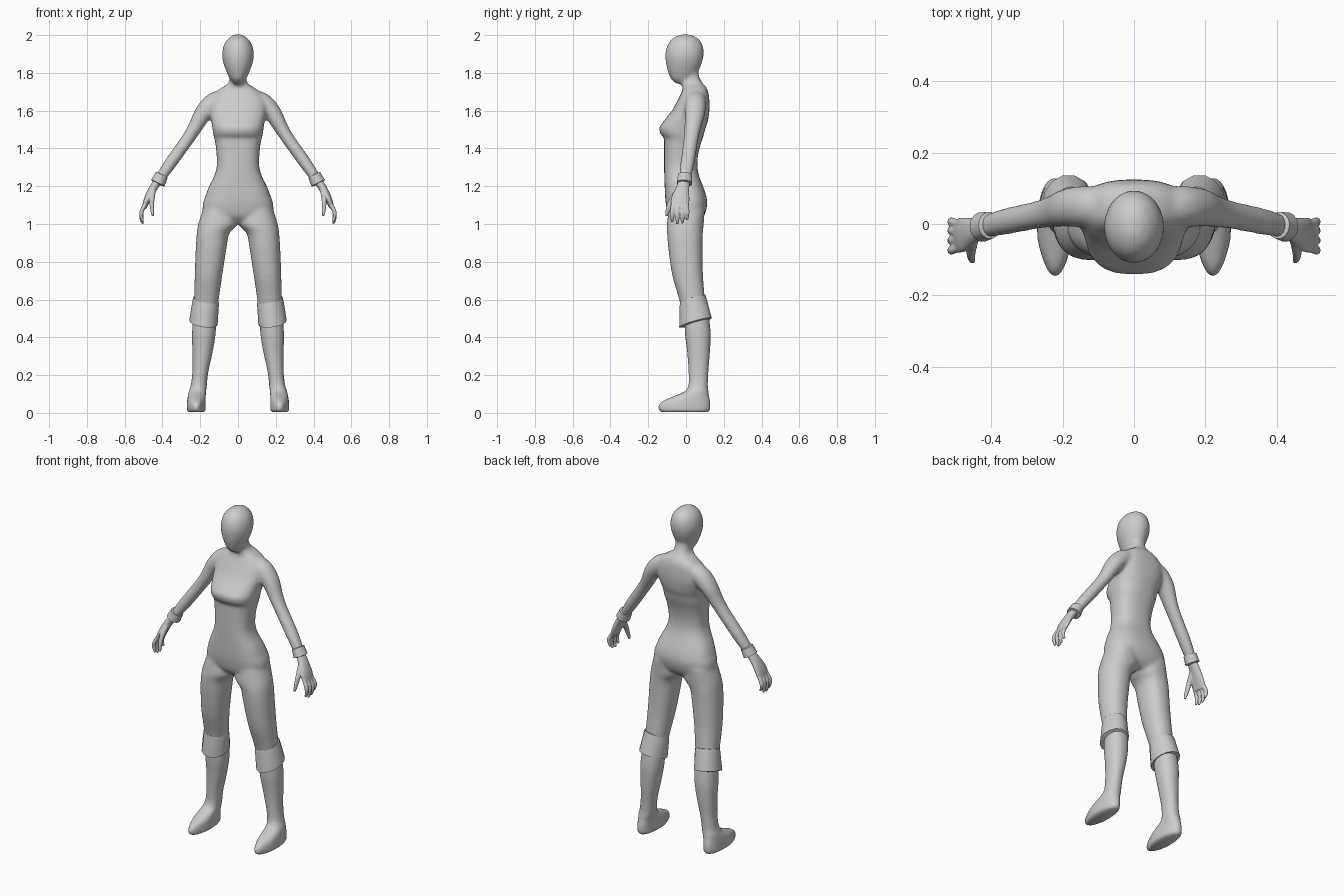
import bpy, bmesh, math
from mathutils import Vector

cube = bpy.data.objects.get("Cube")
if cube:
    bpy.data.objects.remove(cube)

grey = bpy.data.materials.new("plain_grey")
grey.use_nodes = True
colour = (0.6, 0.6, 0.6, 1)
grey.diffuse_color = colour
grey.node_tree.nodes["Principled BSDF"].inputs["Base Color"].default_value = colour


def refine(rows, steps=4):
    """Catmull-Rom interpolation of any list of number rows."""
    out = []
    for i in range(len(rows) - 1):
        a, b, c, d = (rows[min(max(k, 0), len(rows) - 1)] for k in range(i - 1, i + 3))
        for s in range(steps):
            t = s / steps
            out.append([q + t / 2 * (r - p + t * (2 * p - 5 * q + 4 * r - s4
                        + t * (3 * (q - r) + s4 - p)))
                        for p, q, r, s4 in zip(a, b, c, d)])
    return out + [list(rows[-1])]


def loft(bm, rings, sides=32, power=2.0, side=1):
    """Skin closed superellipse rings given as (centre, u axis, v axis)."""
    loops = []
    for centre, u, v in rings:
        loop = []
        for k in range(sides):
            a = 2 * math.pi * k / sides
            c, s = math.cos(a), math.sin(a)
            p = (centre + u * math.copysign(abs(c) ** (2 / power), c)
                 + v * math.copysign(abs(s) ** (2 / power), s))
            loop.append(bm.verts.new((p.x * side, p.y, p.z)))
        loops.append(loop)
    for a, b in zip(loops, loops[1:]):
        for k in range(sides):
            n = (k + 1) % sides
            bm.faces.new((a[k], a[n], b[n], b[k]))
    bm.faces.new(loops[0])
    bm.faces.new(loops[-1])


def stack(rows, tilt_x=0, tilt_y=0):
    """Level rings from (z, middle x, half width, front y, back y)."""
    return [(Vector((cx, (f + b) / 2, z)), Vector((rx, 0, rx * tilt_x)),
             Vector((0, (b - f) / 2, (b - f) / 2 * tilt_y))) for z, cx, rx, f, b in rows]


def tube(rows):
    """Rings square to a path of (x, y, z, thickness, depth)."""
    pts = [Vector(r[:3]) for r in rows]
    rings = []
    for i, r in enumerate(rows):
        t = (pts[min(i + 1, len(pts) - 1)] - pts[max(i - 1, 0)]).normalized()
        v = Vector((0, 1, 0))
        v = (v - t * v.dot(t)).normalized()
        rings.append((pts[i], v.cross(t) * r[3], v * r[4]))
    return rings


def finish(name, bm, voxel=0, smooth=0, angle=60):
    bmesh.ops.recalc_face_normals(bm, faces=bm.faces)
    mesh = bpy.data.meshes.new(name)
    bm.to_mesh(mesh)
    bm.free()
    mesh.materials.append(grey)
    obj = bpy.data.objects.new(name, mesh)
    bpy.context.collection.objects.link(obj)
    bpy.ops.object.select_all(action='DESELECT')
    bpy.context.view_layer.objects.active = obj
    obj.select_set(True)
    if voxel:
        mod = obj.modifiers.new("fuse", 'REMESH')
        mod.mode = 'VOXEL'
        mod.voxel_size = voxel
        mod.use_smooth_shade = True
        mod = obj.modifiers.new("soften", 'SMOOTH')
        mod.factor = 0.5
        mod.iterations = smooth
    else:
        bpy.ops.object.shade_smooth_by_angle(angle=math.radians(angle))
    return obj


# Body: torso, neck, head, arms and thighs fused into one skin
torso = [(1.0, 0, .13, -.05, .06), (1.04, 0, .18, -.09, .095), (1.1, 0, .187, -.106, .112),
         (1.15, 0, .172, -.111, .107), (1.2, 0, .153, -.113, .09), (1.25, 0, .128, -.115, .071),
         (1.3, 0, .113, -.116, .061), (1.36, 0, .113, -.116, .063), (1.42, 0, .119, -.116, .077),
         (1.455, 0, .126, -.117, .089), (1.475, 0, .131, -.134, .095), (1.51, 0, .136, -.142, .104),
         (1.54, 0, .141, -.122, .115), (1.6, 0, .153, -.075, .124), (1.65, 0, .15, -.047, .124),
         (1.69, 0, .128, -.027, .12), (1.72, 0, .09, -.017, .11), (1.742, 0, .054, -.026, .092),
         (1.77, 0, .044, -.032, .074), (1.82, 0, .04, -.03, .06)]
head = [(1.742, 0, .02, -.05, .02), (1.765, 0, .042, -.078, .045), (1.8, 0, .058, -.094, .062),
        (1.85, 0, .077, -.106, .083), (1.9, 0, .084, -.109, .094), (1.95, 0, .074, -.097, .087),
        (1.985, 0, .048, -.068, .06), (2.003, 0, .018, -.03, .022)]
thigh = [(1.08, .1, .085, -.09, .1), (1.0, .107, .103, -.101, .094), (.95, .132, .086, -.1, .089),
         (.865, .143, .081, -.093, .087), (.73, .156, .073, -.073, .09), (.6, .167, .065, -.036, .1),
         (.5, .175, .06, -.015, .105)]
arm = [(.06, .05, 1.665, .05, .05), (.13, .05, 1.642, .052, .057), (.185, .046, 1.585, .047, .054),
       (.225, .036, 1.515, .038, .045), (.268, .026, 1.447, .034, .039),
       (.355, .008, 1.325, .033, .037), (.41, -.006, 1.245, .027, .032), (.43, -.01, 1.215, .024, .03)]
bm = bmesh.new()
loft(bm, stack(refine(torso)), power=2.5)
loft(bm, stack(refine(head)))
for side in (1, -1):
    loft(bm, stack(refine(thigh)), power=2.2, side=side)
    loft(bm, tube(refine(arm)), side=side)
finish("body", bm, voxel=.009, smooth=8)

boot = [(.004, .221, .04, -.125, .115), (.016, .221, .049, -.142, .125), (.04, .221, .05, -.143, .128),
        (.065, .22, .049, -.118, .126), (.09, .218, .047, -.06, .121), (.115, .214, .045, -.006, .118),
        (.15, .207, .042, .014, .115), (.22, .199, .042, .014, .118), (.32, .188, .053, .007, .126),
        (.42, .181, .062, -.005, .13), (.52, .175, .06, -.008, .12)]
boot_cuff = [(.606, .168, .045, -.01, .08), (.602, .17, .067, -.033, .105), (.585, .171, .07, -.035, .11),
             (.478, .183, .075, -.038, .138), (.474, .183, .05, .005, .11)]
wrist_cuff = [(.402, -.004, 1.262, .02, .024), (.404, -.004, 1.259, .035, .038),
              (.425, -.008, 1.216, .039, .042), (.427, -.008, 1.212, .015, .02)]
palm = [(.425, -.01, 1.225, .022, .029), (.455, -.02, 1.18, .021, .038), (.48, -.03, 1.13, .018, .049),
        (.497, -.033, 1.085, .012, .047)]
thumb = [(.448, -.04, 1.18, .014, .016), (.456, -.078, 1.12, .013, .016),
         (.454, -.097, 1.07, .01, .012), (.45, -.103, 1.042, .006, .007)]
# Fingers: middle y and tip height
fingers = [(-.073, 1.012), (-.046, 1.0), (-.019, 1.004), (.006, 1.022)]

for label, side in (("left", 1), ("right", -1)):
    # Boot, with the toe narrowed
    bm = bmesh.new()
    loft(bm, stack(refine(boot)), power=2.2, side=side)
    for v in bm.verts:
        if v.co.y < -.04 and v.co.z < .14:
            pinch = 1 - 2.5 * (-.04 - v.co.y)
            v.co.x = side * .22 + (v.co.x - side * .22) * pinch
    finish(label + "_boot", bm, angle=50)

    # Folded boot top, sloping down to the front
    bm = bmesh.new()
    loft(bm, stack(boot_cuff, .15, .28), sides=14, side=side)
    finish(label + "_boot_cuff", bm, angle=45)

    # Wristband
    bm = bmesh.new()
    loft(bm, tube(wrist_cuff), sides=14, side=side)
    finish(label + "_wristband", bm, angle=45)

    # Hand with curled fingers
    bm = bmesh.new()
    loft(bm, tube(refine(palm)), sides=20, side=side)
    loft(bm, tube(refine(thumb)), sides=12, side=side)
    for y, tip in fingers:
        path = [(.485, y * .8 - .006, 1.115, .011, .012), (.509, y, 1.07, .011, .0125),
                (.511, y, tip + .028, .01, .011), (.503, y, tip, .006, .007)]
        loft(bm, tube(refine(path)), sides=12, side=side)
    finish(label + "_hand", bm, voxel=.004, smooth=3)
